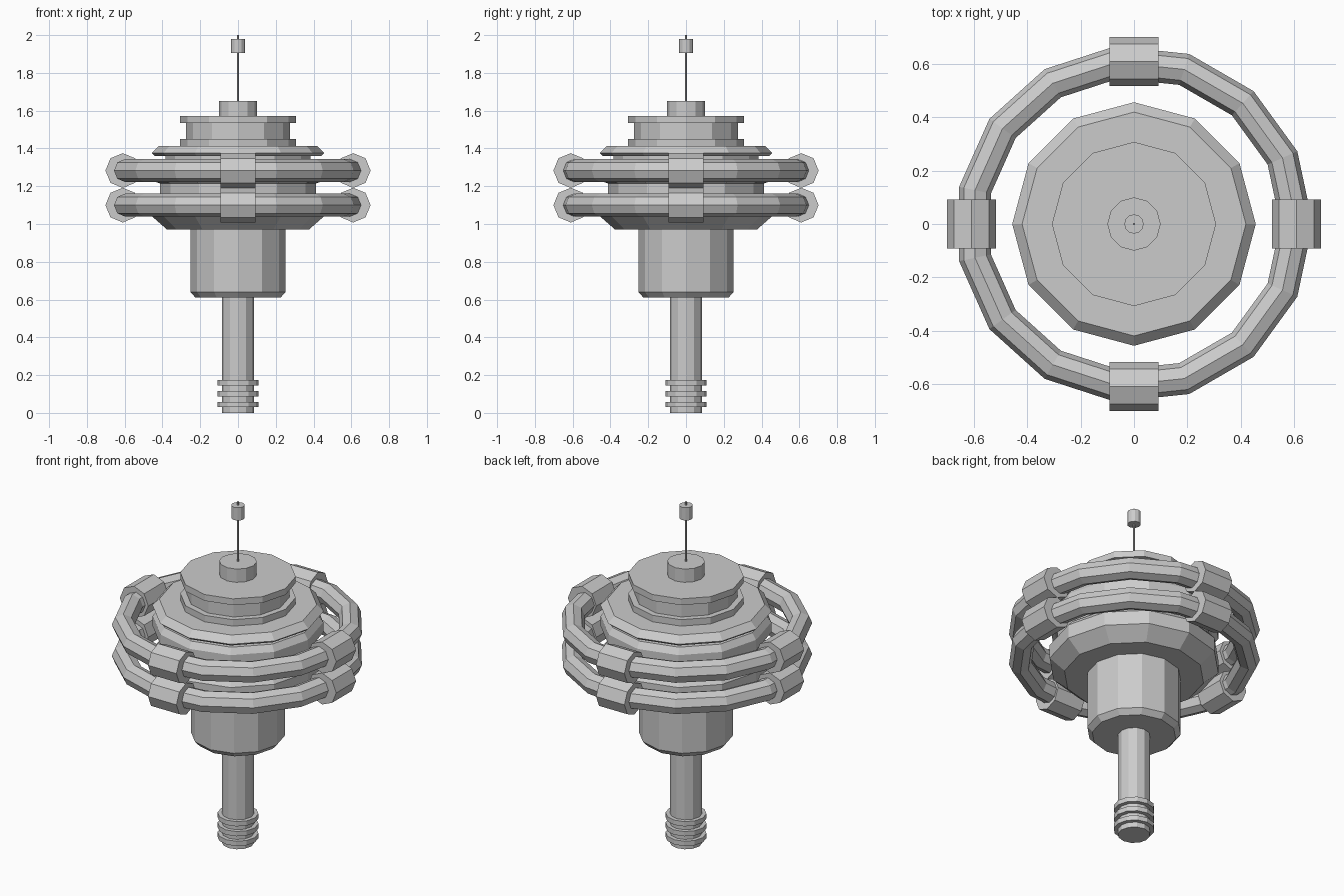
import bpy, math
from mathutils import Matrix

if "Cube" in bpy.data.objects:
    bpy.data.objects.remove(bpy.data.objects["Cube"])


def make(name, verts, faces):
    me = bpy.data.meshes.new(name)
    me.from_pydata(verts, [], faces)
    me.update()
    ob = bpy.data.objects.new(name, me)
    bpy.context.collection.objects.link(ob)
    return ob


def lathe(name, profile, sides=12):
    """Capped solid of revolution from (radius, z) points, bottom to top."""
    verts, faces = [], []
    for r, z in profile:
        for i in range(sides):
            a = 2 * math.pi * i / sides
            verts.append((r * math.cos(a), r * math.sin(a), z))
    for k in range(len(profile) - 1):
        for i in range(sides):
            j = (i + 1) % sides
            b = k * sides
            faces.append((b + i, b + j, b + sides + j, b + sides + i))
    faces.append(tuple(reversed(range(sides))))
    top = (len(profile) - 1) * sides
    faces.append(tuple(range(top, top + sides)))
    return make(name, verts, faces)


# Shaft with three collars at the foot
lathe("shaft", [(0.086, 0), (0.086, 0.62)])
for i, z in enumerate((0.03, 0.087, 0.145)):
    lathe(f"shaft_collar_{i + 1}", [(0.109, z), (0.109, z + 0.028)])

# Lower drum with bevelled bottom
lathe("lower_drum", [(0.225, 0.61), (0.252, 0.64), (0.252, 0.98)])

# Stacked core: flared lower plate, waist, middle plate, neck, upper plate
lathe("core", [(0.375, 0.97), (0.455, 1.04), (0.455, 1.12), (0.43, 1.15),
               (0.413, 1.155), (0.413, 1.215), (0.43, 1.22), (0.455, 1.25),
               (0.455, 1.31), (0.43, 1.345), (0.385, 1.345), (0.385, 1.36),
               (0.44, 1.36), (0.457, 1.375), (0.42, 1.412)])

# Upper drum with a lip at each end, and hub
lathe("upper_drum", [(0.308, 1.41), (0.308, 1.45), (0.274, 1.45), (0.274, 1.535),
                     (0.308, 1.535), (0.308, 1.572)])
lathe("hub", [(0.1, 1.57), (0.1, 1.65)])

# Antenna and its bead
lathe("antenna", [(0.005, 1.64), (0.005, 2.0)], 8)
lathe("antenna_bead", [(0.036, 1.905), (0.036, 1.98)])

# Two floating rings, each held by four octagonal clamps
RING_R = 0.61
for label, z in (("lower", 1.1), ("upper", 1.283)):
    bpy.ops.mesh.primitive_torus_add(major_segments=15, minor_segments=8,
                                     major_radius=RING_R, minor_radius=0.061,
                                     location=(0, 0, z))
    bpy.context.object.name = f"{label}_ring"
    for i in range(4):
        clamp = lathe(f"{label}_clamp_{i + 1}", [(0.092, -0.092), (0.092, 0.092)], 8)
        clamp.matrix_world = (Matrix.Rotation(i * math.pi / 2, 4, 'Z')
                              @ Matrix.Translation((RING_R, 0, z))
                              @ Matrix.Rotation(math.pi / 2, 4, 'X'))
